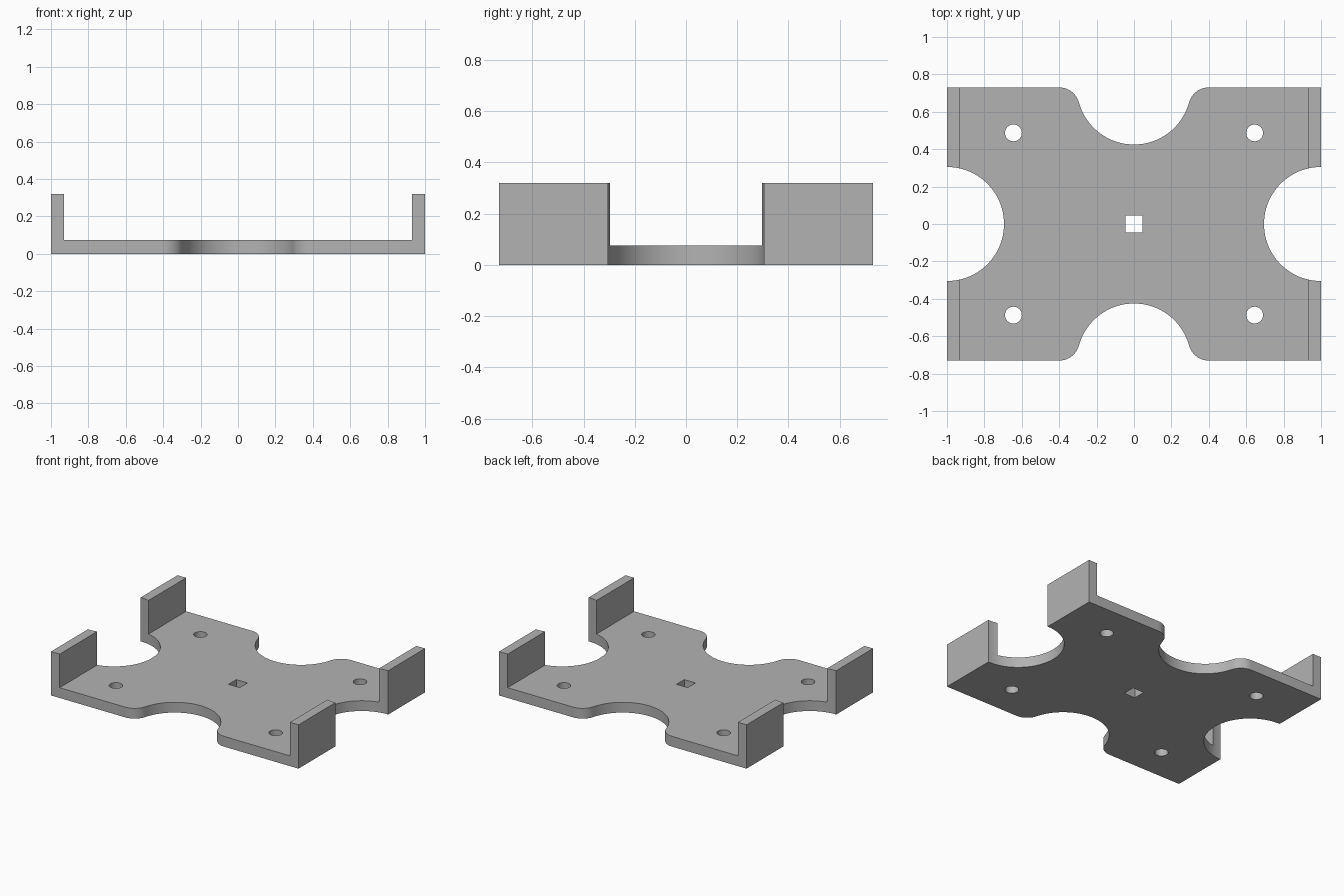
import bpy, bmesh
from math import pi, cos, sin, sqrt, atan2

if "Cube" in bpy.data.objects:
    bpy.data.objects.remove(bpy.data.objects["Cube"], do_unlink=True)

HALF_X, HALF_Y = 1.0, 0.73
FLOOR, WALL_TOP, WALL = 0.075, 0.32, 0.07
NOTCH, FILLET = 0.305, 0.11

grey = bpy.data.materials.new("light grey")
grey.use_nodes = True
color = (0.45, 0.45, 0.45, 1)
grey.diffuse_color = color
grey.node_tree.nodes["Principled BSDF"].inputs["Base Color"].default_value = color


def prism(name, points, offset):
    """Extrude a closed loop of 3D points along an offset vector."""
    bm = bmesh.new()
    face = bm.faces.new([bm.verts.new(p) for p in points])
    top = bmesh.ops.extrude_face_region(bm, geom=[face])["geom"]
    bmesh.ops.translate(bm, vec=offset, verts=[v for v in top if isinstance(v, bmesh.types.BMVert)])
    bmesh.ops.recalc_face_normals(bm, faces=bm.faces)
    mesh = bpy.data.meshes.new(name)
    bm.to_mesh(mesh)
    bm.free()
    mesh.materials.append(grey)
    obj = bpy.data.objects.new(name, mesh)
    bpy.context.collection.objects.link(obj)
    return obj


def arc(cx, cy, r, start, end, steps):
    return [(cx + r * cos(start + (end - start) * i / steps),
             cy + r * sin(start + (end - start) * i / steps)) for i in range(steps + 1)]


def cutter(name, outline):
    obj = prism(name, [(x, y, -0.1) for x, y in outline], (0, 0, 0.6))
    obj.hide_render = True
    return obj


# Tray: channel section with an upright wall at each end
half = [(HALF_X, 0), (HALF_X, WALL_TOP), (HALF_X - WALL, WALL_TOP), (HALF_X - WALL, FLOOR)]
section = half + [(-x, z) for x, z in reversed(half)]
tray = prism("tray", [(x, -HALF_Y, z) for x, z in section], (0, 2 * HALF_Y, 0))

# Round bites in the two walled ends, splitting each wall in two
cutters = [cutter("end_notch", arc(s * HALF_X, 0, NOTCH, 0, 2 * pi * 95 / 96, 95))
           for s in (-1, 1)]

# Long-side notches: a concave arc flowing into rounded shoulders
shoulder = sqrt(NOTCH ** 2 + 2 * NOTCH * FILLET)
lean = atan2(FILLET, shoulder)
right = arc(shoulder, -FILLET, FILLET, pi / 2, pi - lean, 14)
bowl = arc(0, 0, NOTCH, -lean, -pi + lean, 48)
left = [(-x, y) for x, y in reversed(right)]
shape = right + bowl[1:-1] + left + [(-shoulder, 0.1), (shoulder, 0.1)]
for s in (-1, 1):
    cutters.append(cutter("side_notch", [(x, s * (HALF_Y + y)) for x, y in shape]))

# Screw holes and the square centre hole
for sx in (-1, 1):
    for sy in (-1, 1):
        cutters.append(cutter("screw_hole", arc(sx * 0.645, sy * 0.487, 0.045, 0, 2 * pi * 31 / 32, 31)))
cutters.append(cutter("centre_hole", [(-0.045, -0.045), (0.045, -0.045), (0.045, 0.045), (-0.045, 0.045)]))

# Cut everything out of the tray, then drop the cutters
for c in cutters:
    mod = tray.modifiers.new(c.name, "BOOLEAN")
    mod.operation, mod.solver, mod.object = "DIFFERENCE", "EXACT", c
bpy.context.view_layer.objects.active = tray
tray.select_set(True)
for name in [m.name for m in tray.modifiers]:
    bpy.ops.object.modifier_apply(modifier=name)
for c in cutters:
    bpy.data.objects.remove(c, do_unlink=True)

bpy.ops.object.shade_smooth_by_angle(angle=pi / 6)
